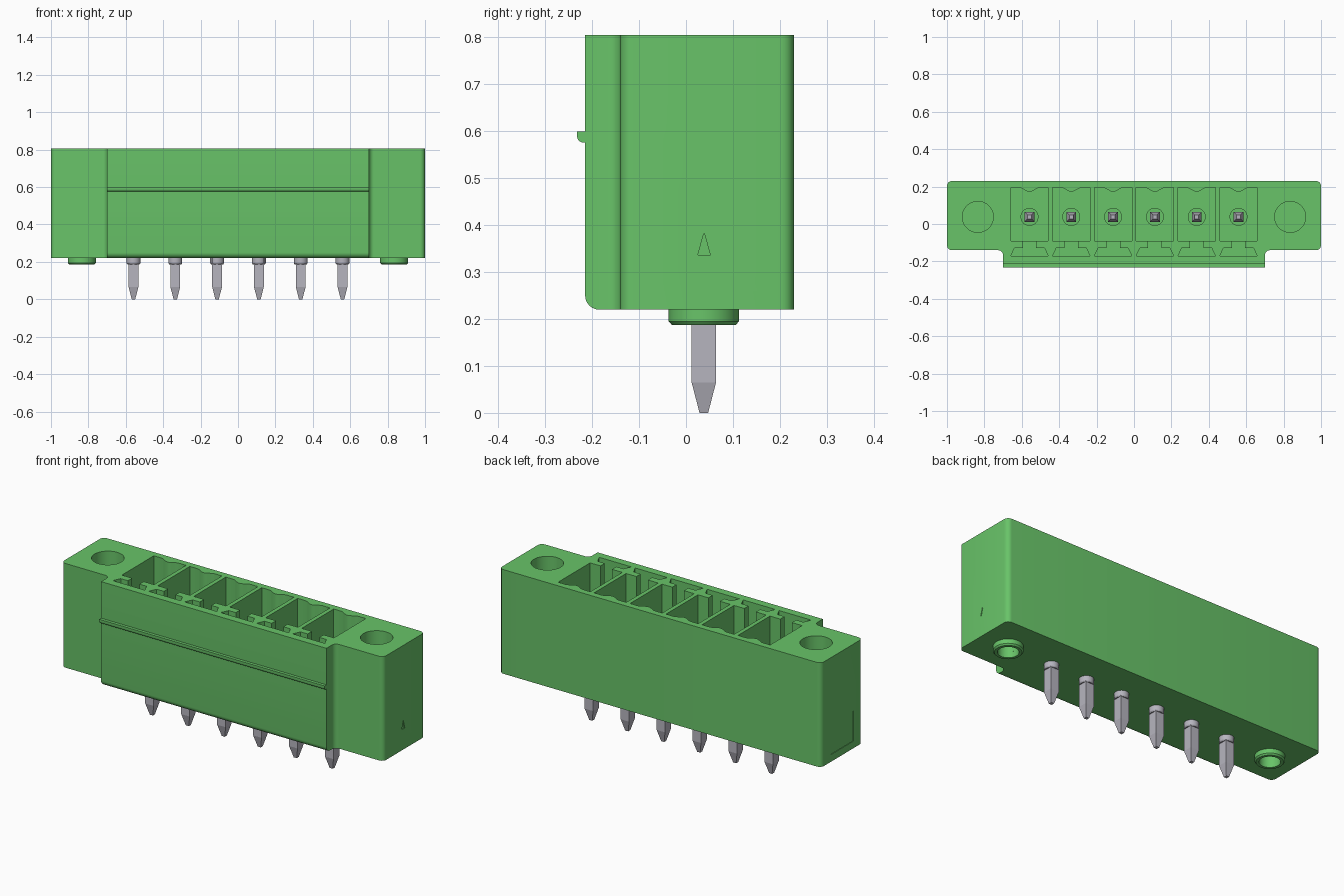
import bpy, bmesh, math
from math import cos, sin, pi

if "Cube" in bpy.data.objects:
    bpy.data.objects.remove(bpy.data.objects["Cube"], do_unlink=True)


def material(name, rgb):
    m = bpy.data.materials.new(name)
    m.use_nodes = True
    m.diffuse_color = (*rgb, 1)
    bsdf = m.node_tree.nodes["Principled BSDF"]
    bsdf.inputs["Base Color"].default_value = (*rgb, 1)
    bsdf.inputs["Roughness"].default_value = 0.6
    return m


GREEN = material("green plastic", (0.14, 0.55, 0.14))
METAL = material("tin grey metal", (0.47, 0.46, 0.52))

TOP, BASE, PIN_Y, PITCH, FLOOR = 0.805, 0.22, 0.038, 0.2235, 0.3


def finish(bm, name, mat):
    bmesh.ops.recalc_face_normals(bm, faces=bm.faces)
    mesh = bpy.data.meshes.new(name)
    bm.to_mesh(mesh)
    bm.free()
    mesh.materials.append(mat)
    ob = bpy.data.objects.new(name, mesh)
    bpy.context.collection.objects.link(ob)
    return ob


def smooth(ob):
    bpy.ops.object.select_all(action='DESELECT')
    ob.select_set(True)
    bpy.context.view_layer.objects.active = ob
    bpy.ops.object.shade_smooth_by_angle(angle=math.radians(32))


def prism_mesh(profile, lo, hi, axis='z'):
    """Extrude a 2D profile along z (x, y points) or x (y, z points)."""
    bm = bmesh.new()
    place = (lambda a, b, c: (a, b, c)) if axis == 'z' else (lambda a, b, c: (c, a, b))
    ends = [[bm.verts.new(place(a, b, c)) for a, b in profile] for c in (lo, hi)]
    n = len(profile)
    for ring in ends:
        bm.faces.new(ring)
    for i in range(n):
        j = (i + 1) % n
        bm.faces.new((ends[0][i], ends[0][j], ends[1][j], ends[1][i]))
    return bm


def stack(name, rings, sides, x, y, mat, caps=True):
    """Loft regular polygons given as (z, radius)."""
    bm = bmesh.new()
    off = pi / sides
    loops = [[bm.verts.new((x + r * cos(off + 2 * pi * i / sides),
                            y + r * sin(off + 2 * pi * i / sides), z))
              for i in range(sides)] for z, r in rings]
    for a, b in zip(loops, loops[1:]):
        for i in range(sides):
            j = (i + 1) % sides
            bm.faces.new((a[i], a[j], b[j], b[i]))
    if caps:
        bm.faces.new(loops[0])
        bm.faces.new(loops[-1])
    return finish(bm, name, mat)


# Housing: outline with two ears and a raised front
half = [(0.7, -0.215), (0.7, -0.14), (1, -0.14), (1, 0.23)]
outline = half + [(-x, y) for x, y in reversed(half)]
bm = prism_mesh(outline, BASE, TOP)


def is_corner(e):
    a, b = (v.co for v in e.verts)
    return abs(a.z - b.z) > 0.1 and a.y > -0.2


bmesh.ops.recalc_face_normals(bm, faces=bm.faces)
bmesh.ops.bevel(bm, geom=[e for e in bm.edges if is_corner(e)],
                offset=0.027, segments=6, profile=0.5, affect='EDGES')
lower = [e for e in bm.edges if all(v.co.y < -0.21 and v.co.z < BASE + 0.01 for v in e.verts)]
bmesh.ops.bevel(bm, geom=lower, offset=0.03, segments=6, profile=0.5, affect='EDGES')
housing = finish(bm, "housing", GREEN)

# Cutters for sockets, keyways, ear holes and side marks
cutters = []
centres = [(i - 2.5) * PITCH for i in range(6)]
for x in centres:
    wave = [(x + 0.055 * t / 6, 0.183 - 0.011 * cos(pi * t / 6)) for t in range(6, -7, -1)]
    pocket = [(x - 0.1, -0.09), (x + 0.1, -0.09), (x + 0.1, 0.194)] + wave + [(x - 0.1, 0.194)]
    cutters.append(finish(prism_mesh(pocket, FLOOR, TOP + 0.1), "socket_cutter", GREEN))
    key = [(0.036, -0.08), (0.036, -0.128), (0.08, -0.128), (0.1, -0.171)]
    key = [(x + a, b) for a, b in key] + [(x - a, b) for a, b in reversed(key)]
    cutters.append(finish(prism_mesh(key, 0.45, TOP + 0.1), "keyway_cutter", GREEN))

for s in (-1, 1):
    cutters.append(stack("ear_hole_cutter", [(0.38, 0.083), (TOP + 0.1, 0.083)], 40,
                         s * 0.835, PIN_Y, GREEN))
    cutters.append(stack("peg_hole_cutter", [(0.1, 0.053), (0.3, 0.053)], 32,
                         s * 0.835, PIN_Y, GREEN))

arrow = [(0.025, 0.336), (0.052, 0.336), (0.0385, 0.384)]
cutters.append(finish(prism_mesh(arrow, 0.996, 1.1, 'x'), "arrow_cutter", GREEN))
panel = [(-0.06, 0.26), (0.14, 0.26), (0.14, 0.43), (-0.06, 0.43)]
cutters.append(finish(prism_mesh(panel, -1.1, -0.997, 'x'), "panel_cutter", GREEN))

bpy.context.view_layer.objects.active = housing
for c in cutters:
    c.hide_render = True
    mod = housing.modifiers.new("cut", 'BOOLEAN')
    mod.operation, mod.solver, mod.object = 'DIFFERENCE', 'EXACT', c
    bpy.ops.object.modifier_apply(modifier=mod.name)
for c in cutters:
    bpy.data.objects.remove(c, do_unlink=True)
smooth(housing)

# Latch ridge along the front, rounded underneath
curve = [(-0.219 - 0.013 * sin(pi / 2 * t / 5), 0.589 - 0.013 * cos(pi / 2 * t / 5))
         for t in range(6)]
ridge = [(-0.21, 0.6), (-0.21, 0.576)] + curve + [(-0.232, 0.6)]
smooth(finish(prism_mesh(ridge, -0.7, 0.7, 'x'), "latch_ridge", GREEN))

# Hollow locating pegs under the ears
for side, s in (("right", -1), ("left", 1)):
    smooth(stack(side + "_peg", [(BASE + 0.01, 0.075), (0.195, 0.075), (0.187, 0.068),
                                 (0.187, 0.053), (BASE + 0.01, 0.053)],
                 40, s * 0.835, PIN_Y, GREEN, caps=False))

# Square contact pins with tapered ends, collars and socket bosses
r = 0.026 * math.sqrt(2)
for n, x in enumerate(centres, 1):
    stack(f"pin_{n}", [(0, 0.013), (0.065, r), (0.58, r), (0.63, 0.015)], 4, x, PIN_Y, METAL)
    smooth(stack(f"pin_collar_{n}", [(0.187, 0.033), (0.193, 0.037), (BASE + 0.01, 0.037)],
                 24, x, PIN_Y, METAL))
    smooth(stack(f"pin_boss_{n}", [(FLOOR - 0.01, 0.048), (FLOOR + 0.02, 0.048)],
                 28, x, PIN_Y, GREEN))
